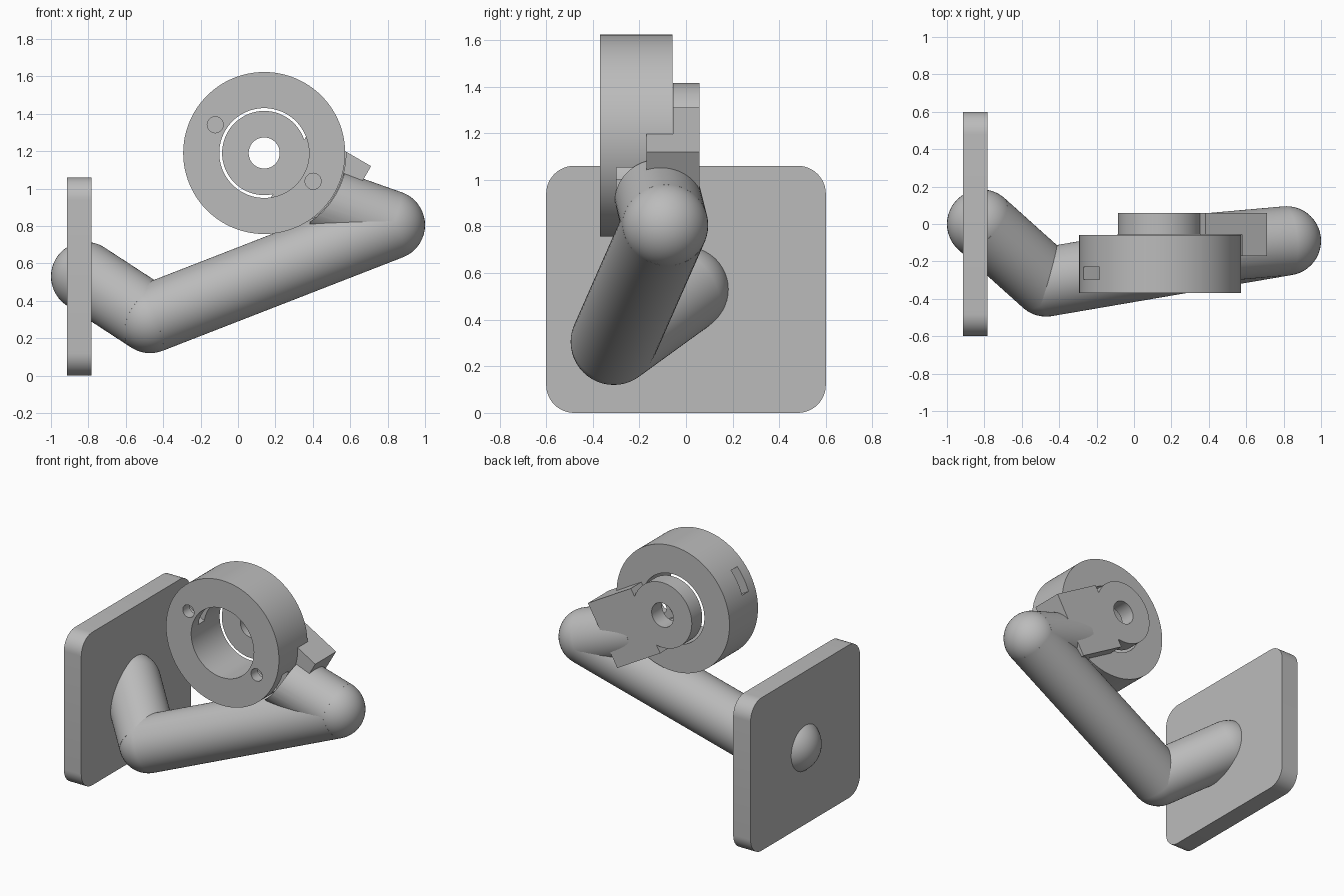
import bpy, bmesh, math
from mathutils import Vector, Matrix

if "Cube" in bpy.data.objects:
    bpy.data.objects.remove(bpy.data.objects["Cube"])

grey = bpy.data.materials.new("mid grey")
grey.diffuse_color = (0.5, 0.5, 0.5, 1)
grey.use_nodes = True
grey.node_tree.nodes["Principled BSDF"].inputs["Base Color"].default_value = grey.diffuse_color

CX, CZ = 0.14, 1.19          # ring axis
TILT = math.radians(30)      # clamp points right and down
R_RING, R_BORE, R_BOSS, R_ARM = 0.433, 0.24, 0.225, 0.185


def finish(bm, name):
    bmesh.ops.recalc_face_normals(bm, faces=bm.faces)
    me = bpy.data.meshes.new(name)
    bm.to_mesh(me)
    bm.free()
    ob = bpy.data.objects.new(name, me)
    bpy.context.collection.objects.link(ob)
    me.materials.append(grey)
    return ob


def rod(name, a, b, r, seg=64):
    a, b = Vector(a), Vector(b)
    d = b - a
    m = Matrix.Translation((a + b) / 2) @ d.to_track_quat('Z', 'Y').to_matrix().to_4x4()
    bm = bmesh.new()
    bmesh.ops.create_cone(bm, cap_ends=True, segments=seg, radius1=r, radius2=r,
                          depth=d.length, matrix=m)
    return finish(bm, name)


def disc(name, r, y0, y1, x=CX, z=CZ, seg=96):
    return rod(name, (x, y0, z), (x, y1, z), r, seg)


def ball(name, p, r):
    bm = bmesh.new()
    bmesh.ops.create_uvsphere(bm, u_segments=48, v_segments=24, radius=r,
                              matrix=Matrix.Translation(p))
    return finish(bm, name)


def tilted_box(name, u0, u1, y0, y1, half):
    """Box measured along the tilted clamp direction from the ring axis."""
    m = (Matrix.Translation((CX, 0, CZ)) @ Matrix.Rotation(TILT, 4, 'Y')
         @ Matrix.Translation(((u0 + u1) / 2, (y0 + y1) / 2, 0))
         @ Matrix.Diagonal((u1 - u0, y1 - y0, 2 * half, 1)))
    bm = bmesh.new()
    bmesh.ops.create_cube(bm, size=1, matrix=m)
    return finish(bm, name)


def boolean(ob, other, op='DIFFERENCE'):
    mod = ob.modifiers.new("bool", 'BOOLEAN')
    mod.operation, mod.solver, mod.object = op, 'EXACT', other
    bpy.context.view_layer.objects.active = ob
    bpy.ops.object.modifier_apply(modifier=mod.name)
    bpy.data.objects.remove(other)


# Wall plate with rounded corners
bm = bmesh.new()
rc, hy, top = 0.12, 0.6, 1.06
ring = []
for k, (cy, cz) in enumerate([(hy - rc, top - rc), (rc - hy, top - rc),
                              (rc - hy, rc), (hy - rc, rc)]):
    for i in range(13):
        t = math.radians(90 * k + 7.5 * i)
        ring.append(bm.verts.new((-0.915, cy + rc * math.cos(t), cz + rc * math.sin(t))))
face = bm.faces.new(ring)
ext = bmesh.ops.extrude_face_region(bm, geom=[face])
bmesh.ops.translate(bm, vec=(0.133, 0, 0),
                    verts=[v for v in ext['geom'] if isinstance(v, bmesh.types.BMVert)])
finish(bm, "wall_plate")

# Bent round arm with ball joints
P = [(-0.815, 0, 0.53), (-0.47, -0.31, 0.305), (0.815, -0.09, 0.805), (0.42, -0.125, 0.945)]
for p, n in zip(P, ("wall_ball", "elbow_ball", "wrist_ball")):
    ball(n, p, R_ARM)
rod("lower_arm", P[0], P[1], R_ARM)
rod("upper_arm", P[1], P[2], R_ARM)
wrist = rod("wrist_arm", P[2], P[3], R_ARM)
boolean(wrist, disc("cutter", 0.442, -1, -0.056))

# Clamp: thick block cleared around the ring, joined to a round boss with a hole
clamp = tilted_box("clamp", 0.15, 0.53, -0.17, 0.058, 0.225)
boolean(clamp, disc("cutter", 0.437, -1, -0.056))
boolean(clamp, disc("boss", R_BOSS, -0.056, 0.058), 'UNION')
boolean(clamp, disc("cutter", 0.083, -0.5, 0.5, seg=48))

# Ring housing with bore, two blind screw holes and two nut slots
housing = disc("ring_housing", R_RING, -0.37, -0.058, seg=128)
boolean(housing, disc("cutter", R_BORE, -1, 1))
for s in (1, -1):
    x, z = CX + s * 0.302 * math.cos(TILT), CZ - s * 0.302 * math.sin(TILT)
    boolean(housing, tilted_box("cutter", *sorted((s * 0.215, s * 0.5)), -0.298, -0.23, 0.086))
    boolean(housing, disc("cutter", 0.043, -0.5, -0.26, x, z, 32))

# Smooth round surfaces, keep edges sharp
for ob in bpy.context.collection.objects:
    ob.select_set(True)
    bpy.context.view_layer.objects.active = ob
bpy.ops.object.shade_smooth_by_angle(angle=math.radians(30))
